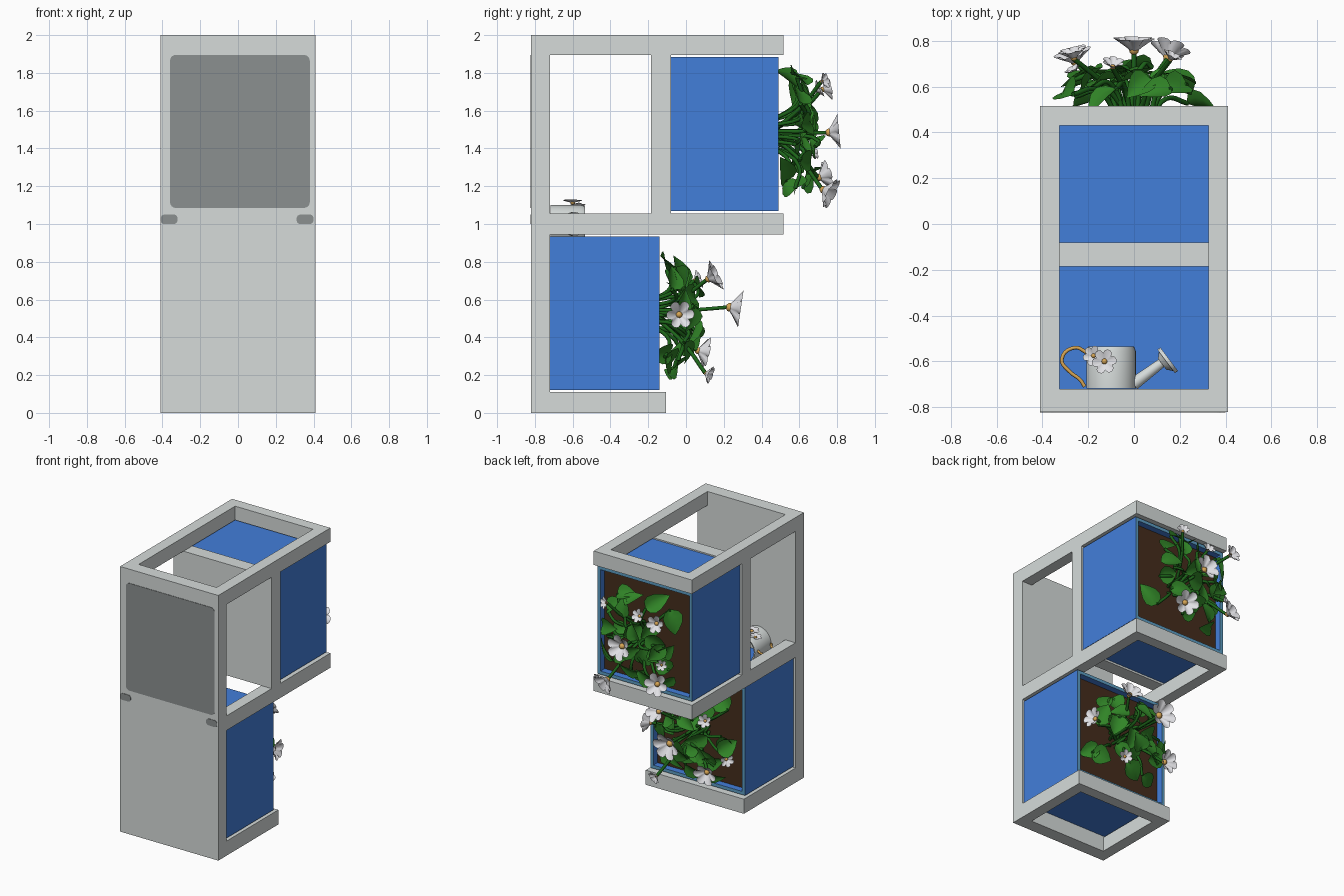
import bpy, bmesh, math, random
from mathutils import Vector, Matrix

if "Cube" in bpy.data.objects:
    bpy.data.objects.remove(bpy.data.objects["Cube"])

random.seed(7)


def material(name, r, g, b):
    m = bpy.data.materials.new(name)
    m.diffuse_color = (r, g, b, 1)
    m.use_nodes = True
    m.node_tree.nodes["Principled BSDF"].inputs["Base Color"].default_value = m.diffuse_color
    return m


WHITE = material("off_white", 0.67, 0.71, 0.70)
GREY = material("panel_grey", 0.26, 0.28, 0.28)
BLUE = material("box_blue", 0.055, 0.21, 0.70)
RIM = material("rim_blue", 0.11, 0.34, 0.55)
SOIL = material("soil_brown", 0.06, 0.026, 0.012)
LEAF = material("leaf_green", 0.03, 0.23, 0.02)
STEM = material("stem_green", 0.012, 0.13, 0.01)
PETAL = material("petal_white", 0.76, 0.76, 0.79)
YELLOW = material("flower_yellow", 0.68, 0.38, 0.09)


def finish(name, bm, mats, smooth=None):
    me = bpy.data.meshes.new(name)
    bm.to_mesh(me)
    bm.free()
    for m in mats:
        me.materials.append(m)
    ob = bpy.data.objects.new(name, me)
    bpy.context.collection.objects.link(ob)
    if smooth:
        bpy.ops.object.select_all(action='DESELECT')
        ob.select_set(True)
        bpy.context.view_layer.objects.active = ob
        bpy.ops.object.shade_smooth_by_angle(angle=math.radians(smooth))
    return ob


def add_box(bm, x0, x1, y0, y1, z0, z1):
    mat = Matrix.Translation(((x0 + x1) / 2, (y0 + y1) / 2, (z0 + z1) / 2)) @ \
        Matrix.Diagonal((x1 - x0, y1 - y0, z1 - z0, 1))
    return bmesh.ops.create_cube(bm, size=1, matrix=mat)["verts"]


def box(name, dims, mat):
    bm = bmesh.new()
    add_box(bm, *dims)
    return finish(name, bm, [mat])


def tube(name, paths, radius, mat):
    """Round tubes following smooth curves through lists of points."""
    cu = bpy.data.curves.new(name, 'CURVE')
    cu.dimensions = '3D'
    cu.bevel_depth, cu.bevel_resolution, cu.resolution_u = radius, 1, 5
    cu.use_fill_caps = True
    for pts in paths:
        sp = cu.splines.new('BEZIER')
        sp.bezier_points.add(len(pts) - 1)
        for bp, p in zip(sp.bezier_points, pts):
            bp.co = p
            bp.handle_left_type = bp.handle_right_type = 'AUTO'
    cu.materials.append(mat)
    ob = bpy.data.objects.new(name, cu)
    bpy.context.collection.objects.link(ob)
    bpy.ops.object.select_all(action='DESELECT')
    ob.select_set(True)
    bpy.context.view_layer.objects.active = ob
    bpy.ops.object.convert(target='MESH')


def facing(pos, direction, spin=0.0):
    """Matrix that moves local +z to the given direction at pos."""
    q = Vector(direction).to_track_quat('Z', 'Y')
    return Matrix.Translation(pos) @ q.to_matrix().to_4x4() @ Matrix.Rotation(spin, 4, 'Z')


def add_grid(bm, rows, closed, mi):
    n = len(rows[0])
    vs = [[bm.verts.new(p) for p in row] for row in rows]
    for a, b in zip(vs, vs[1:]):
        for i in range(n if closed else n - 1):
            j = (i + 1) % n
            bm.faces.new((a[i], a[j], b[j], b[i])).material_index = mi


def add_flower(bm, pos, direction, r, depth):
    """Six-lobed funnel with a round centre."""
    mat = facing(pos, direction, random.random())
    rows = []
    for t in (0.1, 0.35, 0.7, 1.0):
        row = []
        for i in range(36):
            a = math.tau * i / 36
            lobe = 1 - 0.32 * t * (1 - abs(math.cos(3 * a)) ** 0.6)
            row.append(mat @ Vector((r * t * lobe * math.cos(a), r * t * lobe * math.sin(a),
                                     depth * (t ** 0.8 - 1))))
        rows.append(row)
    add_grid(bm, rows, True, 0)
    res = bmesh.ops.create_icosphere(bm, subdivisions=2, radius=r * 0.23,
                                     matrix=mat @ Matrix.Translation((0, 0, -depth * 0.72)))
    for f in {f for v in res["verts"] for f in v.link_faces}:
        f.material_index = 1


def add_leaf(bm, mat, length, width):
    """Pointed oval leaf along local +y, folded on its midrib."""
    rows = []
    for t, w in ((0, 0.15), (0.1, 0.7), (0.3, 1), (0.55, 0.9), (0.8, 0.5), (1, 0.02)):
        rows.append([mat @ Vector((s * w * width / 2, t * length,
                                   0.22 * width * w * s * s - 0.3 * length * t * t))
                     for s in (-1, -0.5, 0, 0.5, 1)])
    add_grid(bm, rows, False, 0)


# Main panel with darker plates on its outer face
box("main_panel", (-0.41, 0.41, -0.82, -0.72, 0, 2), WHITE)


def rounded_plate(name, x0, x1, z0, z1, r):
    bm = bmesh.new()
    vs = []
    for cx, cz, a0 in ((x1 - r, z1 - r, 0), (x0 + r, z1 - r, 90),
                       (x0 + r, z0 + r, 180), (x1 - r, z0 + r, 270)):
        for k in range(5):
            a = math.radians(a0 + k * 22.5)
            vs.append(bm.verts.new((cx + r * math.cos(a), -0.823, cz + r * math.sin(a))))
    bm.faces.new(vs)
    face = bm.faces[:]
    bmesh.ops.extrude_face_region(bm, geom=face)
    for v in vs:
        v.co.y = -0.819
    bmesh.ops.recalc_face_normals(bm, faces=bm.faces[:])
    finish(name, bm, [GREY])


rounded_plate("panel_plate", -0.36, 0.38, 1.085, 1.895, 0.03)
rounded_plate("left_patch", -0.41, -0.32, 1.0, 1.05, 0.02)
rounded_plate("right_patch", 0.31, 0.40, 1.0, 1.05, 0.02)

# Three open frames: two side rails and an end rail each
for name, y1, z0, z1 in (("bottom_frame", -0.105, 0, 0.11),
                         ("middle_frame", 0.515, 0.945, 1.055),
                         ("top_frame", 0.515, 1.895, 2.0)):
    bm = bmesh.new()
    for x0 in (-0.41, 0.325):
        add_box(bm, x0, x0 + 0.085, -0.72, y1 - 0.085, z0, z1)
    add_box(bm, -0.41, 0.41, y1 - 0.085, y1, z0, z1)
    finish(name, bm, [WHITE])

box("divider_panel", (-0.41, 0.41, -0.185, -0.08, 1.055, 1.895), WHITE)


# Planter boxes: open side towards +y, pale rim, soil set inside
def planter_box(name, y0, y1, z0, z1):
    bm = bmesh.new()
    add_box(bm, -0.395, 0.395, y0, y1, z0, z1)
    front = max(bm.faces, key=lambda f: f.calc_center_median().y)
    for f in bmesh.ops.inset_region(bm, faces=[front], thickness=0.035)["faces"]:
        f.material_index = 1
    new = bmesh.ops.extrude_face_region(bm, geom=[front])["geom"]
    for v in (g for g in new if isinstance(g, bmesh.types.BMVert)):
        v.co.y -= 0.05
    for f in (g for g in new if isinstance(g, bmesh.types.BMFace)):
        f.material_index = 2
    bm.faces.remove(front)
    bmesh.ops.recalc_face_normals(bm, faces=bm.faces[:])
    finish(name, bm, [BLUE, RIM, SOIL])


# Plants: leaves in a loose grid, flowers (x, height off box, z, direction, radius)
def plant(name, ybox, zc, flowers):
    root = Vector((0, ybox - 0.05, zc))
    paths, bm = [], bmesh.new()
    for i in range(6):
        for j in range(6):
            u, w = (i - 2.5) / 2.5, (j - 2.5) / 2.5
            dome = max(0, 1 - 0.5 * (u * u + w * w))
            p = Vector((u * 0.25 + random.uniform(-.04, .04),
                        ybox + 0.05 + 0.13 * dome + random.uniform(-.03, .04),
                        zc + w * 0.26 + random.uniform(-.04, .04)))
            n = Vector((u * 0.7 + random.uniform(-.5, .5), 1, w * 0.7 + random.uniform(-.5, .5)))
            mat = facing(p, n, random.uniform(0, math.tau))
            if (i + j) % 2 or random.random() < 0.4:
                add_leaf(bm, mat, random.uniform(.13, .18), random.uniform(.11, .15))
            if (i + j) % 2:
                mid = root.lerp(p, 0.6)
                mid.y = p.y + 0.02
                paths.append([root + Vector((u * .06, 0, w * .06)), mid, p])
    finish(name + "_leaves", bm, [LEAF], 60)
    bm = bmesh.new()
    for x, h, z, d, r in flowers:
        p = Vector((x, ybox + h, z))
        depth = r * 0.75
        add_flower(bm, p, d, r, depth)
        end = p - Vector(d).normalized() * depth * 0.85
        paths.append([root, root.lerp(end, 0.5) + Vector((0, 0.03, 0)), end])
    finish(name + "_flowers", bm, [PETAL, YELLOW], 60)
    tube(name + "_stems", paths, 0.011, STEM)


planter_box("upper_planter", -0.08, 0.49, 1.07, 1.885)
planter_box("lower_planter", -0.72, -0.14, 0.12, 0.935)
plant("upper_plant", 0.49, 1.48, [
    (0.0, 0.32, 1.49, (0, 1, 0.1), 0.095), (-0.27, 0.26, 1.26, (-0.3, 1, 0.3), 0.085),
    (0.16, 0.28, 1.16, (0.3, 1, -0.5), 0.09), (-0.27, 0.27, 1.72, (-0.2, 1, 0.2), 0.065),
    (-0.09, 0.22, 1.72, (0.1, 1, 0.5), 0.05), (0.17, 0.25, 1.76, (0.5, 1, 0.3), 0.045),
    (-0.27, 0.19, 1.38, (-0.6, 1, 0.3), 0.04)])
plant("lower_plant", -0.14, 0.53, [
    (-0.03, 0.43, 0.55, (0, 1, -0.15), 0.105), (-0.23, 0.25, 0.32, (-0.2, 1, -0.2), 0.085),
    (0.15, 0.30, 0.73, (0.2, 1, 0.5), 0.085), (0.18, 0.27, 0.20, (0.3, 1, -0.4), 0.05),
    (0.36, 0.11, 0.52, (1, 0.15, 0), 0.075), (-0.33, 0.12, 0.41, (-0.8, 0.7, 0), 0.05),
    (-0.2, 0.21, 0.71, (-0.3, 1, 0.4), 0.05)])

# Watering can lying against the main panel: open body, spout, sprinkler head
bm = bmesh.new()
can = facing((-0.1, -0.72, 0.993), (0, 1, 0))
profile = ((0.0, 0.002), (0.108, 0.002), (0.108, 0.165), (0.1, 0.185), (0.09, 0.183), (0.095, 0.03), (0, 0.03))
add_grid(bm, [[can @ Vector((max(r, .001) * math.cos(math.tau * i / 32),
                             max(r, .001) * math.sin(math.tau * i / 32), h)) for i in range(32)]
              for r, h in profile], True, 0)
for c, length, r1, r2 in (((0.065, -0.648, 1.0), 0.17, 0.028, 0.02),
                          ((0.135, -0.603, 1.0), 0.03, 0.03, 0.062),
                          ((0.147, -0.595, 1.0), 0.016, 0.064, 0.064)):
    bmesh.ops.create_cone(bm, cap_ends=True, segments=20, radius1=r1, radius2=r2, depth=length,
                          matrix=facing(c, (0.8, 0.6, 0)))
bmesh.ops.recalc_face_normals(bm, faces=bm.faces[:])
finish("watering_can", bm, [WHITE], 35)
tube("can_handle", [[(-0.2, -0.565, 1), (-0.26, -0.54, 1), (-0.315, -0.59, 1),
                     (-0.28, -0.645, 1), (-0.235, -0.68, 1), (-0.215, -0.71, 1)]], 0.008, YELLOW)
bm = bmesh.new()
add_flower(bm, (-0.18, -0.575, 1.1), (-0.3, 0, 1), 0.045, 0.015)
add_flower(bm, (-0.13, -0.60, 1.125), (-0.1, 0, 1), 0.055, 0.015)
finish("can_flowers", bm, [PETAL, YELLOW], 60)
